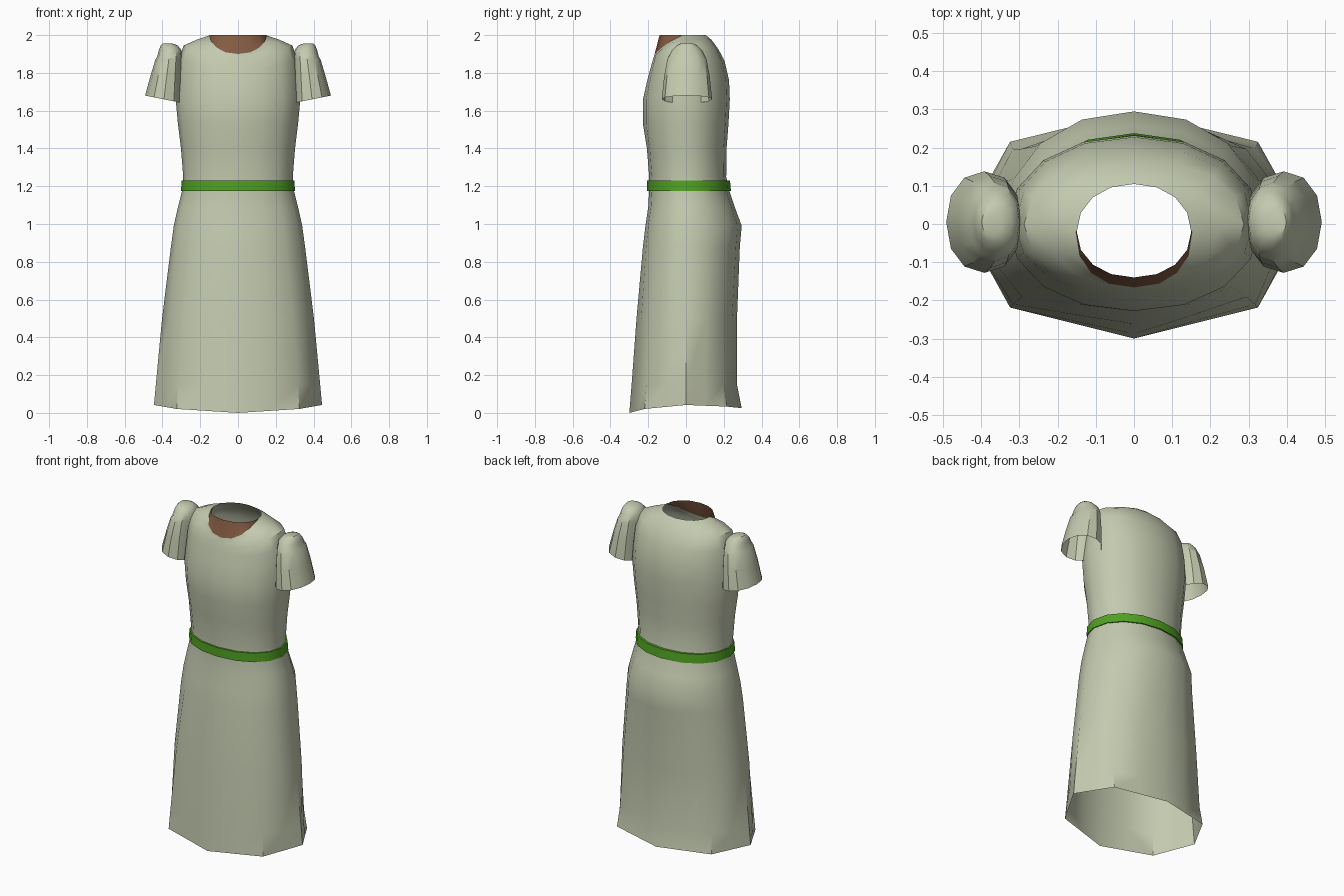
import bpy, bmesh, math

if "Cube" in bpy.data.objects:
    bpy.data.objects.remove(bpy.data.objects["Cube"])


def material(name, rgb):
    m = bpy.data.materials.new(name)
    m.diffuse_color = (*rgb, 1)
    m.use_nodes = True
    m.node_tree.nodes["Principled BSDF"].inputs["Base Color"].default_value = m.diffuse_color
    return m


cloth = material("sage cloth", (0.55, 0.59, 0.43))
green = material("belt green", (0.08, 0.36, 0.015))
brown = material("neckline brown", (0.23, 0.105, 0.055))


def spow(v, e):
    return math.copysign(abs(v) ** e, v)


def ring(zf, zs, zb, hx, yf, yb, yc=0.0, n=2.1, p=2, facet=0.0, segs=16, cx=0.0):
    """Oval ring with its own front, side and back heights; facet blends it to half the sides."""
    pts = []
    for i in range(segs):
        t = 2 * math.pi * i / segs
        c, s = spow(math.cos(t), 2 / n), spow(math.sin(t), 2 / n)
        y_end, z_end = (yf, zf) if s < 0 else (yb, zb)
        w = abs(math.sin(t))
        pts.append([cx + hx * c, yc + (y_end - yc) * abs(s), zs + (z_end - zs) * w ** p])
    for i in range(1, segs, 2):
        a, b = pts[i - 1], pts[(i + 1) % segs]
        pts[i] = [v + facet * ((u + w) / 2 - v) for v, u, w in zip(pts[i], a, b)]
    return pts


def loft(name, rings, mats, cap_top=False, closed=False, rule=None, angle=40):
    bm = bmesh.new()
    rows = [[bm.verts.new(p) for p in r] for r in rings]
    if closed:
        rows.append(rows[0])
    for k in range(len(rows) - 1):
        a, b = rows[k], rows[k + 1]
        for i in range(len(a)):
            j = (i + 1) % len(a)
            f = bm.faces.new((a[i], a[j], b[j], b[i]))
            if rule:
                f.material_index = rule(k, f)
    if cap_top:
        bm.faces.new(rows[-1])
    me = bpy.data.meshes.new(name)
    bm.to_mesh(me)
    bm.free()
    ob = bpy.data.objects.new(name, me)
    bpy.context.collection.objects.link(ob)
    for m in mats:
        me.materials.append(m)
    bpy.ops.object.select_all(action='DESELECT')
    ob.select_set(True)
    bpy.context.view_layer.objects.active = ob
    bpy.ops.object.shade_smooth_by_angle(angle=math.radians(angle))
    return ob


def level(z, *args, **kw):
    return ring(z, z, z, *args, **kw)


# Dress: hem, skirt, hips, waist, bust, shoulders, neckline, neck rim
dress = [
    ring(0.0, 0.042, 0.025, 0.445, -0.30, 0.295, n=2.2, facet=1),
    level(0.15, 0.435, -0.288, 0.27, n=2.2, facet=0.8),
    level(0.50, 0.402, -0.262, 0.27, n=2.2, facet=0.4),
    level(0.88, 0.355, -0.228, 0.285),
    level(0.99, 0.340, -0.215, 0.295),
    level(1.09, 0.318, -0.20, 0.258),
    level(1.18, 0.295, -0.195, 0.228),
    level(1.25, 0.290, -0.195, 0.213),
    level(1.40, 0.302, -0.207, 0.215),
    level(1.53, 0.318, -0.228, 0.225),
    level(1.66, 0.330, -0.228, 0.232),
    level(1.76, 0.322, -0.205, 0.228),
    ring(1.81, 1.87, 1.86, 0.312, -0.192, 0.205),
    ring(1.85, 1.945, 1.925, 0.288, -0.181, 0.172),
    ring(1.88, 1.975, 1.975, 0.22, -0.172, 0.135, yc=-0.01),
    ring(1.90, 1.998, 1.996, 0.152, -0.166, 0.110, yc=-0.02, n=2.3, p=1.2),
    level(2.0, 0.150, -0.140, 0.105, yc=-0.02),
]
last = len(dress) - 2
loft("dress", dress, [cloth, brown],
     rule=lambda k, f: int(k == last and f.calc_center_median().y < -0.02))

# Belt band around the waist
loft("belt", [
    level(1.175, 0.292, -0.192, 0.225),
    level(1.175, 0.302, -0.206, 0.238),
    level(1.23, 0.298, -0.206, 0.233),
    level(1.23, 0.288, -0.192, 0.212),
], [green], closed=True)

# Flared sleeves with a rounded cap, mirrored
for side, name in ((1, "sleeve_right"), (-1, "sleeve_left")):
    rows = []
    for z, cx, rx, ry, tilt in (
            (1.66, 0.392, 0.100, 0.133, 0.2),
            (1.78, 0.378, 0.084, 0.121, 0.1),
            (1.872, 0.366, 0.071, 0.104, 0),
            (1.885, 0.362, 0.066, 0.098, 0),
            (1.92, 0.359, 0.060, 0.080, 0),
            (1.945, 0.364, 0.045, 0.055, 0),
            (1.955, 0.372, 0.027, 0.034, 0)):
        r = level(z, rx, -ry + 0.005, ry + 0.005, yc=0.005, n=2.15, segs=12, cx=cx)
        r = [[x * side, y, zz + tilt * (x - cx)] for x, y, zz in r]
        rows.append(r if side > 0 else r[::-1])
    loft(name, rows, [cloth], cap_top=True, angle=35)
